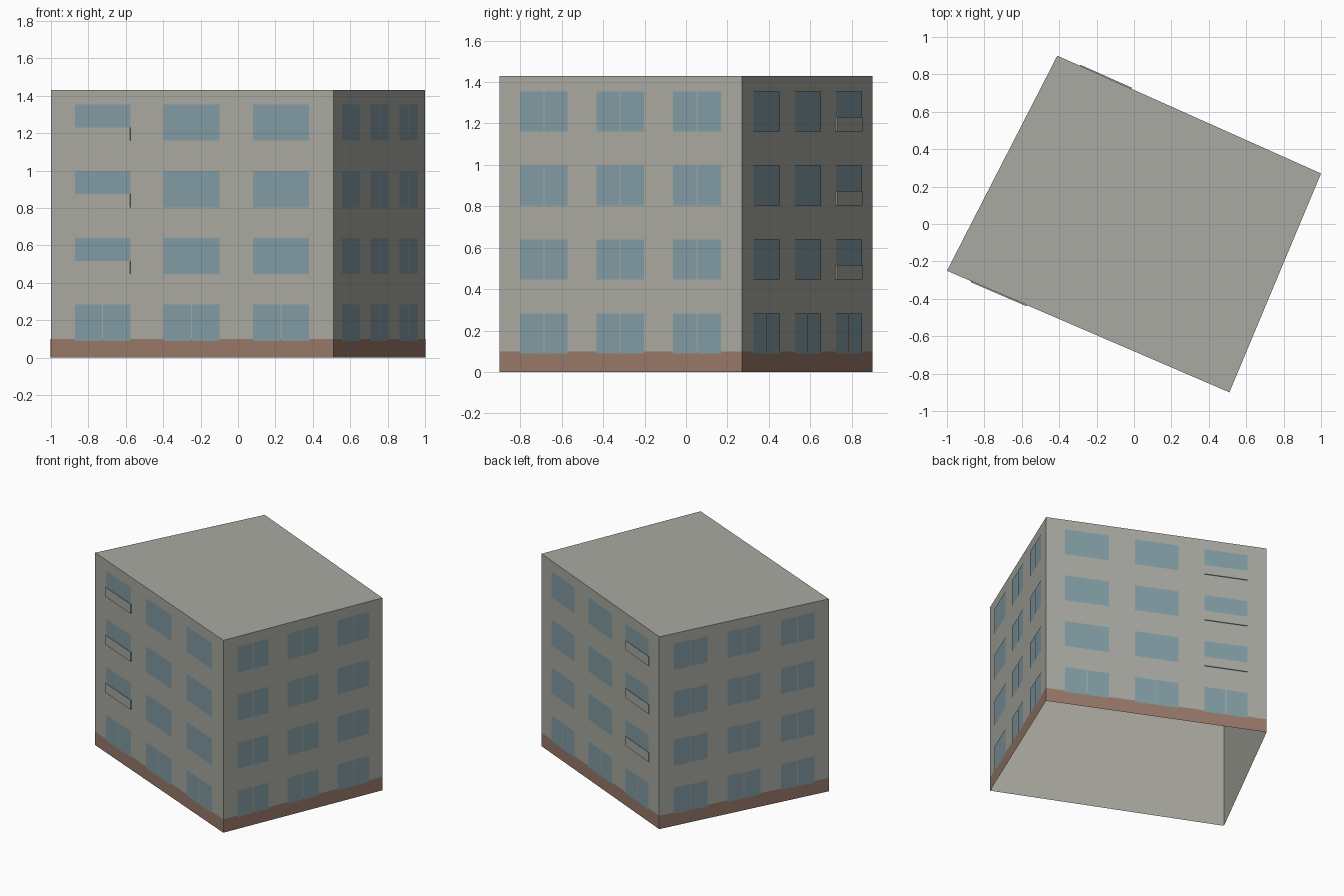
import bpy
import bmesh
from mathutils import Vector

if "Cube" in bpy.data.objects:
    bpy.data.objects.remove(bpy.data.objects["Cube"], do_unlink=True)


def material(name, color):
    m = bpy.data.materials.new(name)
    m.use_nodes = True
    m.diffuse_color = (*color, 1)
    bsdf = m.node_tree.nodes["Principled BSDF"]
    bsdf.inputs["Base Color"].default_value = (*color, 1)
    bsdf.inputs["Roughness"].default_value = 0.9
    return m


WALL = material("grey_plaster", (0.40, 0.40, 0.36))
GLASS = material("blue_glass", (0.22, 0.33, 0.37))
BASE = material("brown_plinth", (0.31, 0.19, 0.14))

HEIGHT = 1.43
PLINTH = 0.10
CORNERS = [Vector(c) for c in ((-1, -0.25), (0.51, -0.9), (1, 0.27), (-0.41, 0.9))]
COLUMNS = [(0.086, 0.282), (0.400, 0.597), (0.716, 0.914)]
FLOORS = [0.09 + 0.357 * i for i in range(4)]
WINDOW_H = 0.193
PANEL_H = 0.07


def make_object(name, bm, mat):
    mesh = bpy.data.meshes.new(name)
    bm.to_mesh(mesh)
    bm.free()
    mesh.materials.append(mat)
    obj = bpy.data.objects.new(name, mesh)
    bpy.context.collection.objects.link(obj)
    return obj


class Wall:
    """One facade, running between two corners with its outside on the right."""

    def __init__(self, a, b):
        self.a, self.along = a, b - a
        self.length = self.along.length
        self.out = Vector((self.along.y, -self.along.x)).normalized()

    def point(self, u, z, offset):
        p = self.a + self.along * u + self.out * offset
        return Vector((p.x, p.y, z))

    def plate(self, bm, u0, u1, z0, z1, offset):
        quad = ((u0, z0), (u1, z0), (u1, z1), (u0, z1))
        return bm.faces.new([bm.verts.new(self.point(u, z, offset)) for u, z in quad])

    def slab(self, bm, u0, u1, z0, z1, depth):
        face = self.plate(bm, u0, u1, z0, z1, 0)
        ext = bmesh.ops.extrude_face_region(bm, geom=[face])
        move = self.out.to_3d() * depth
        verts = [v for v in ext["geom"] if isinstance(v, bmesh.types.BMVert)]
        bmesh.ops.translate(bm, verts=verts, vec=move)


# Building shell: four walls and a flat roof, open underneath
bm = bmesh.new()
low = [bm.verts.new((c.x, c.y, 0)) for c in CORNERS]
top = [bm.verts.new((c.x, c.y, HEIGHT)) for c in CORNERS]
for i in range(4):
    j = (i + 1) % 4
    bm.faces.new((low[i], low[j], top[j], top[i]))
bm.faces.new(top)
make_object("walls_and_roof", bm, WALL)

names = ("front", "right_end", "back", "left_end")
for i, name in enumerate(names):
    wall = Wall(CORNERS[i], CORNERS[(i + 1) % 4])
    long_side = i in (0, 2)
    gap = 0.003 / wall.length
    glass, panels, plinth = bmesh.new(), bmesh.new(), bmesh.new()

    # Plinth band
    wall.plate(plinth, 0, 1, 0, PLINTH, 0.0015)

    # Windows: split panes on the ends and ground floor, wide panes elsewhere
    for floor, z0 in enumerate(FLOORS):
        z1 = z0 + WINDOW_H
        for col, (u0, u1) in enumerate(COLUMNS):
            if i == 2:
                u0, u1 = 1 - u1, 1 - u0
            if not long_side or floor == 0:
                mid = (u0 + u1) / 2
                wall.plate(glass, u0, mid - gap, z0, z1, 0.003)
                wall.plate(glass, mid + gap, u1, z0, z1, 0.003)
            elif col == 0:
                # Stair windows are short, with a raised panel below
                wall.plate(glass, u0, u1, z0 + PANEL_H, z1, 0.003)
                wall.slab(panels, u0, u1, z0, z0 + PANEL_H, 0.006)
            else:
                wall.plate(glass, u0, u1, z0, z1, 0.003)

    make_object(name + "_plinth", plinth, BASE)
    make_object(name + "_windows", glass, GLASS)
    if long_side:
        bmesh.ops.recalc_face_normals(panels, faces=panels.faces)
        make_object(name + "_stair_panels", panels, WALL)
    else:
        panels.free()
